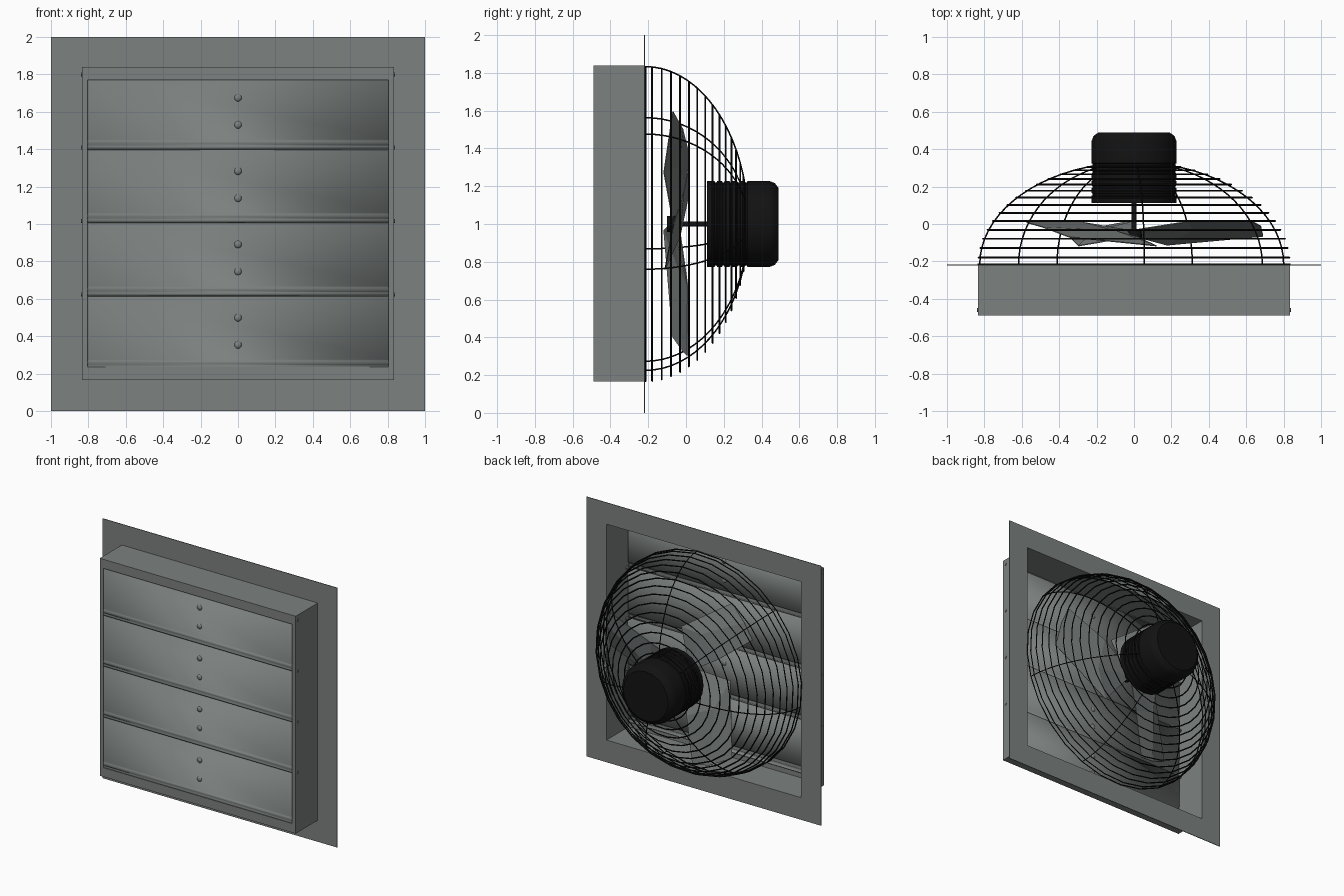
import bpy, bmesh
from math import sin, cos, pi, radians, sqrt
from mathutils import Matrix, Vector

if "Cube" in bpy.data.objects:
    bpy.data.objects.remove(bpy.data.objects["Cube"])

CZ = 1.0  # fan axis height


def material(name, rgb):
    m = bpy.data.materials.new(name)
    m.diffuse_color = (*rgb, 1)
    m.use_nodes = True
    m.node_tree.nodes["Principled BSDF"].inputs["Base Color"].default_value = m.diffuse_color
    return m


STEEL = material("grey_steel", (0.2, 0.22, 0.215))
BLACK = material("black_paint", (0.006, 0.006, 0.006))


def finish(name, bm, mat, smooth=False):
    bmesh.ops.recalc_face_normals(bm, faces=bm.faces)
    me = bpy.data.meshes.new(name)
    bm.to_mesh(me)
    bm.free()
    me.materials.append(mat)
    ob = bpy.data.objects.new(name, me)
    bpy.context.collection.objects.link(ob)
    if smooth:
        bpy.ops.object.select_all(action='DESELECT')
        ob.select_set(True)
        bpy.context.view_layer.objects.active = ob
        bpy.ops.object.shade_smooth_by_angle(angle=radians(35))
    return ob


def rect_frame(name, outer, inner, y0, y1):
    """Rectangular frame; outer / inner are (half_width, z_low, z_high)."""
    bm = bmesh.new()
    loops = []
    for (w, a, b), y in ((outer, y0), (inner, y0), (inner, y1), (outer, y1)):
        loops.append([bm.verts.new(p) for p in ((-w, y, a), (w, y, a), (w, y, b), (-w, y, b))])
    for k in range(4):
        p, q = loops[k], loops[(k + 1) % 4]
        for i in range(4):
            j = (i + 1) % 4
            bm.faces.new((p[i], p[j], q[j], q[i]))
    return finish(name, bm, STEEL)


def lathe(name, profile, sides, mat):
    """Revolve (y, radius) points about the fan axis."""
    bm = bmesh.new()
    rows = [[bm.verts.new((r * cos(2 * pi * i / sides), y, CZ + r * sin(2 * pi * i / sides)))
             for i in range(sides)] for y, r in profile]
    for p, q in zip(rows, rows[1:]):
        for i in range(sides):
            j = (i + 1) % sides
            bm.faces.new((p[i], p[j], q[j], q[i]))
    bm.faces.new(rows[0])
    bm.faces.new(rows[-1])
    return finish(name, bm, mat, True)


def wires(name, paths, radius, cyclic):
    cu = bpy.data.curves.new(name, 'CURVE')
    cu.dimensions = '3D'
    cu.bevel_depth = radius
    cu.bevel_resolution = 0
    for pts in paths:
        s = cu.splines.new('POLY')
        s.points.add(len(pts) - 1)
        for sp, p in zip(s.points, pts):
            sp.co = (*p, 1)
        s.use_cyclic_u = cyclic
    cu.materials.append(BLACK)
    ob = bpy.data.objects.new(name, cu)
    bpy.context.collection.objects.link(ob)


# Wall plate, housing and front flange
rect_frame("wall_plate", (1, 0, 2), (0.835, 0.165, 1.84), -0.222, -0.217)
rect_frame("housing", (0.835, 0.165, 1.84), (0.829, 0.171, 1.834), -0.487, -0.217)
rect_frame("front_flange", (0.835, 0.165, 1.84), (0.805, 0.235, 1.77), -0.49, -0.485)

# Louvre slats with a curled lower lip, rivets and pivot pins
LIP = [(-0.462, 0), (-0.468, -0.36), (-0.478, -0.365), (-0.483, -0.377),
       (-0.474, -0.388), (-0.482, -0.395), (-0.476, -0.407), (-0.462, -0.412)]
for n in range(4):
    zt = 1.81 - 0.392 * n
    bm = bmesh.new()
    row = [[bm.verts.new((x, y, zt + z)) for y, z in LIP] for x in (-0.82, 0.82)]
    for i in range(len(LIP) - 1):
        bm.faces.new((row[0][i], row[1][i], row[1][i + 1], row[0][i + 1]))
    slat = finish(f"louvre_{n + 1}", bm, STEEL, True)
    sol = slat.modifiers.new("thickness", 'SOLIDIFY')
    sol.thickness = 0.004
    sol.offset = 0

    bm = bmesh.new()
    for dz in (0.135, 0.28):
        bmesh.ops.create_uvsphere(bm, u_segments=12, v_segments=8, radius=0.02,
                                  matrix=Matrix.Translation((0, -0.467, zt - dz)) @ Matrix.Diagonal((1, 0.6, 1, 1)))
    finish(f"louvre_rivets_{n + 1}", bm, STEEL, True)

    bm = bmesh.new()
    for s in (-1, 1):
        bmesh.ops.create_cone(bm, cap_ends=True, segments=10, radius1=0.011, radius2=0.011, depth=0.03,
                              matrix=Matrix.Translation((s * 0.825, -0.46, zt - 0.01)) @ Matrix.Rotation(pi / 2, 4, 'Y'))
    finish(f"pivot_pins_{n + 1}", bm, STEEL, True)

# Wire guard: half ellipsoid of rings and seven ribs
R, D, Y0 = 0.835, 0.545, -0.215
TURN = radians(90 - 3.8)


def guard_point(t, a):
    r = R * cos(t)
    return Vector((r * cos(a), Y0 + D * sin(t), CZ + r * sin(a)))


rings = [[guard_point(t, TURN + 2 * pi * i / 28) for i in range(28)]
         for t in [0, 0.065] + [0.16 + 0.092 * k for k in range(13)]]
wires("guard_rings", rings, 0.005, True)
ribs = [[guard_point(1.34 * k / 16, TURN + 2 * pi * i / 7) for k in range(17)] for i in range(7)]
wires("guard_ribs", ribs, 0.004, False)

# Motor with grooved body and chamfered back
body = [(0.112, 0.19), (0.112, 0.228)]
for k in range(5):
    y = 0.15 + 0.04 * k
    body += [(y, 0.228), (y + 0.004, 0.221), (y + 0.012, 0.221), (y + 0.016, 0.228)]
body += [(0.44, 0.228), (0.47, 0.217), (0.49, 0.19)]
lathe("motor", body, 20, BLACK)
lathe("shaft", [(-0.05, 0.014), (0.12, 0.014)], 12, BLACK)
lathe("hub", [(-0.1, 0.042), (-0.03, 0.042)], 16, BLACK)

# Three swept, twisted blades: rows of (radius, angle, y) from root to tip
ROWS = [[(0.035, -75, -0.07), (0.035, -10, -0.06), (0.035, 40, -0.03)],
        [(0.3, -54, -0.115), (0.32, -12, -0.035), (0.33, 28, 0.012)],
        [(0.69, 0, -0.068), (0.70, 14, -0.015), (0.70, 25, 0.01)]]
for b in range(3):
    bm = bmesh.new()
    grid = [[bm.verts.new((r * cos(radians(a + 120 * b)), y, CZ + r * sin(radians(a + 120 * b))))
             for r, a, y in row] for row in ROWS]
    for i in range(2):
        for j in range(2):
            bm.faces.new((grid[i][j], grid[i + 1][j], grid[i + 1][j + 1], grid[i][j + 1]))
    blade = finish(f"fan_blade_{b + 1}", bm, STEEL)
    blade.modifiers.new("thickness", 'SOLIDIFY').thickness = 0.005
